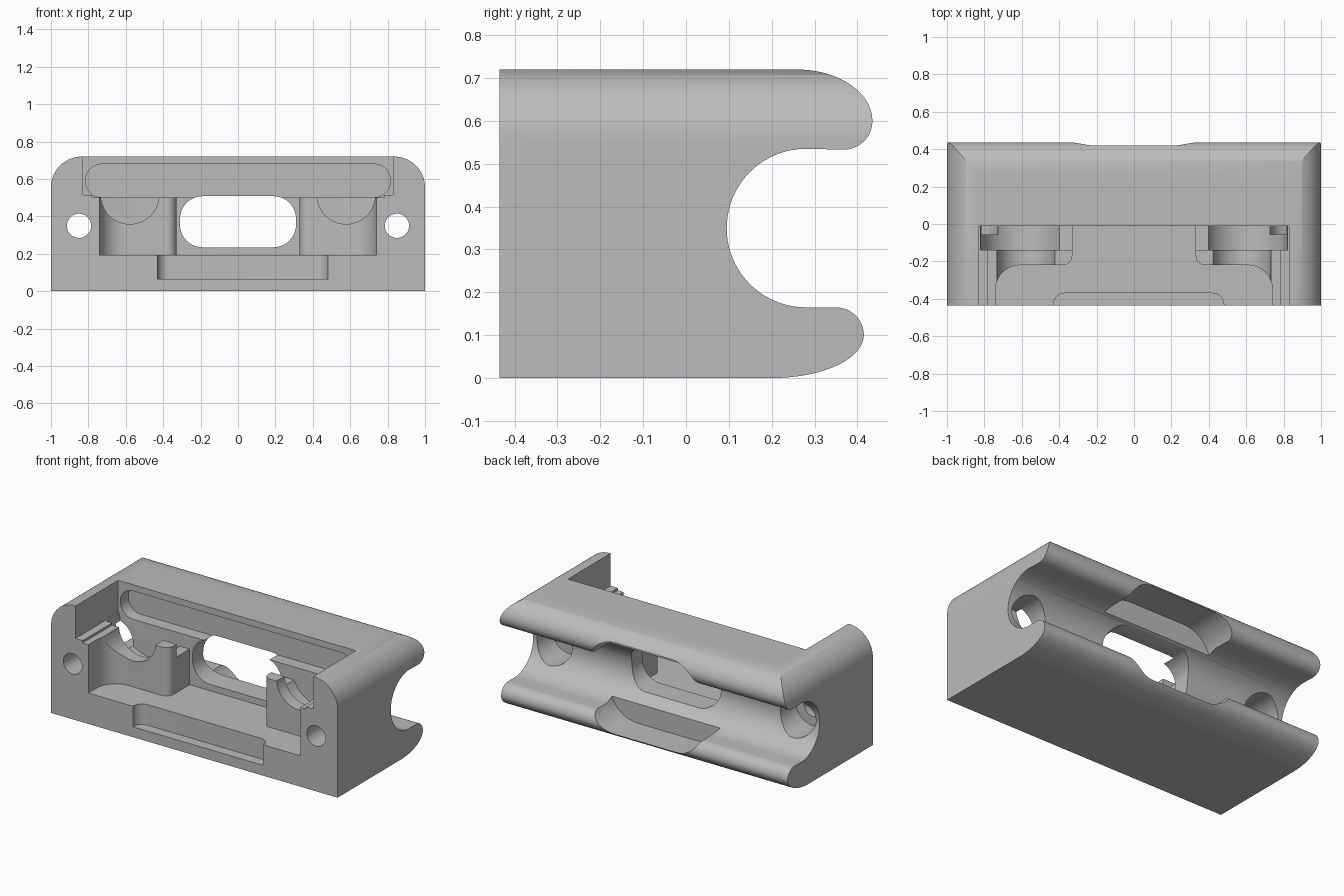
import bpy
import bmesh
import math
from mathutils import Vector

cube = bpy.data.objects.get("Cube")
if cube:
    bpy.data.objects.remove(cube, do_unlink=True)

grey = bpy.data.materials.new("plain grey")
grey.use_nodes = True
colour = (0.5, 0.5, 0.5, 1)
grey.diffuse_color = colour
grey.node_tree.nodes["Principled BSDF"].inputs["Base Color"].default_value = colour


def arc(cx, cy, rx, ry, start, end, steps=20):
    angles = [math.radians(start + (end - start) * i / steps) for i in range(steps + 1)]
    return [(cx + rx * math.cos(a), cy + ry * math.sin(a)) for a in angles]


def rounded(corners, steps=10):
    """Outline with right-angled corners given as (a, b, radius)."""
    out = []
    for i, (a, b, r) in enumerate(corners):
        p = Vector((a, b))
        if r == 0:
            out.append((a, b))
            continue
        u = (Vector(corners[i - 1][:2]) - p).normalized()
        v = (Vector(corners[(i + 1) % len(corners)][:2]) - p).normalized()
        for k in range(steps + 1):
            t = math.pi / 2 * k / steps
            out.append(tuple(p + u * r * (1 - math.sin(t)) + v * r * (1 - math.cos(t))))
    return out


def rect(a0, a1, b0, b1, r=0):
    return rounded([(a0, b0, r), (a1, b0, r), (a1, b1, r), (a0, b1, r)])


def prism(name, outline, axis, low, high):
    """Extrude an outline along one axis; the outline uses the other two in order."""
    place = {"x": lambda p, h: (h, p[0], p[1]),
             "y": lambda p, h: (p[0], h, p[1]),
             "z": lambda p, h: (p[0], p[1], h)}[axis]
    bm = bmesh.new()
    face = bm.faces.new([bm.verts.new(place(p, low)) for p in outline])
    move = Vector(place((0, 0), high - low))
    new = bmesh.ops.extrude_face_region(bm, geom=[face])["geom"]
    bmesh.ops.translate(bm, vec=move, verts=[v for v in new if isinstance(v, bmesh.types.BMVert)])
    bmesh.ops.recalc_face_normals(bm, faces=bm.faces)
    mesh = bpy.data.meshes.new(name)
    bm.to_mesh(mesh)
    bm.free()
    mesh.materials.append(grey)
    obj = bpy.data.objects.new(name, mesh)
    bpy.context.collection.objects.link(obj)
    return obj


def combine(target, tool, operation="DIFFERENCE"):
    tool.hide_render = True
    mod = target.modifiers.new(tool.name, "BOOLEAN")
    mod.operation = operation
    mod.solver = "EXACT"
    mod.object = tool
    bpy.context.view_layer.objects.active = target
    bpy.ops.object.modifier_apply(modifier=mod.name)
    bpy.data.objects.remove(tool, do_unlink=True)


# Body: side profile with two rounded lips around a rear channel
side = [(-0.435, 0), (-0.435, 0.72)]
side += arc(0.26, 0.6, 0.175, 0.12, 90, 0)
side += arc(0.368, 0.6, 0.067, 0.067, 0, -90)[1:]
side += arc(0.28, 0.35, 0.185, 0.185, 90, 270, 40)
side += arc(0.35, 0.1, 0.065, 0.065, 90, 0)
side += arc(0.2, 0.1, 0.215, 0.1, 0, -90)[1:]
body = prism("bracket_body", side, "x", -1, 1)

# Rounded upper ends
front = rounded([(-1, -0.1, 0), (1, -0.1, 0), (1, 0.72, 0.165), (-1, 0.72, 0.165)], 20)
combine(body, prism("end_rounding", front, "y", -1, 1), "INTERSECT")

# Open top pocket and its shallow inner step
combine(body, prism("top_opening", rect(-0.83, 0.83, 0.515, 0.9), "y", -0.6, -0.01))
combine(body, prism("top_step", rect(-0.78, 0.78, 0.5, 0.8), "y", -0.65, -0.01))

# Lower pocket, leaving a filleted pillar on each side
half = [(0.74, -0.6, 0), (0.74, -0.22, 0.13), (0.33, -0.22, 0.05), (0.33, -0.01, 0)]
plan = half + [(-x, y, r) for x, y, r in reversed(half)]
combine(body, prism("lower_pocket", rounded(plan), "z", 0.195, 0.7))

# Step in the front edge of the floor
step = rounded([(-0.43, -0.6, 0), (0.48, -0.6, 0), (0.48, -0.37, 0.06), (-0.43, -0.37, 0.06)])
combine(body, prism("floor_step", step, "z", 0.065, 0.4))

# Long slot in the rear wall, centre window and flared relief in the lips
combine(body, prism("wall_slot", rect(-0.815, 0.815, 0.502, 0.68, 0.088), "y", -0.05, 0.07))
combine(body, prism("window", rect(-0.31, 0.31, 0.235, 0.508, 0.12), "y", -0.08, 0.3))
combine(body, prism("lip_relief", rect(-0.39, 0.39, 0.06, 0.65, 0.19), "y", 0.2, 0.7))

# Cradles, ledges and screw holes on both sides
for s in (-1, 1):
    cradle = arc(s * 0.578, 0.515, 0.156, 0.156, 0, 360, 48)[:-1]
    combine(body, prism("cradle", cradle, "y", -0.6, -0.1))
    seat = arc(s * 0.598, 0.515, 0.222, 0.222, 180, 360, 32)
    combine(body, prism("seat", seat, "y", -0.14, -0.01))
    ledge = rect(min(s * 0.3, s * 0.5), max(s * 0.3, s * 0.5), 0.42, 0.6)
    combine(body, prism("ledge", ledge, "y", -0.14, -0.01))
    hole = arc(s * 0.85, 0.35, 0.065, 0.065, 0, 360, 32)[:-1]
    combine(body, prism("screw_hole", hole, "y", -0.7, 0.3))
    bore = arc(s * 0.85, 0.35, 0.124, 0.124, 0, 360, 40)[:-1]
    combine(body, prism("counterbore", bore, "y", -0.055, 0.3))

# Smooth curved surfaces, keep edges crisp
bpy.ops.object.select_all(action="DESELECT")
body.select_set(True)
bpy.context.view_layer.objects.active = body
bpy.ops.object.shade_smooth_by_angle(angle=math.radians(30))
